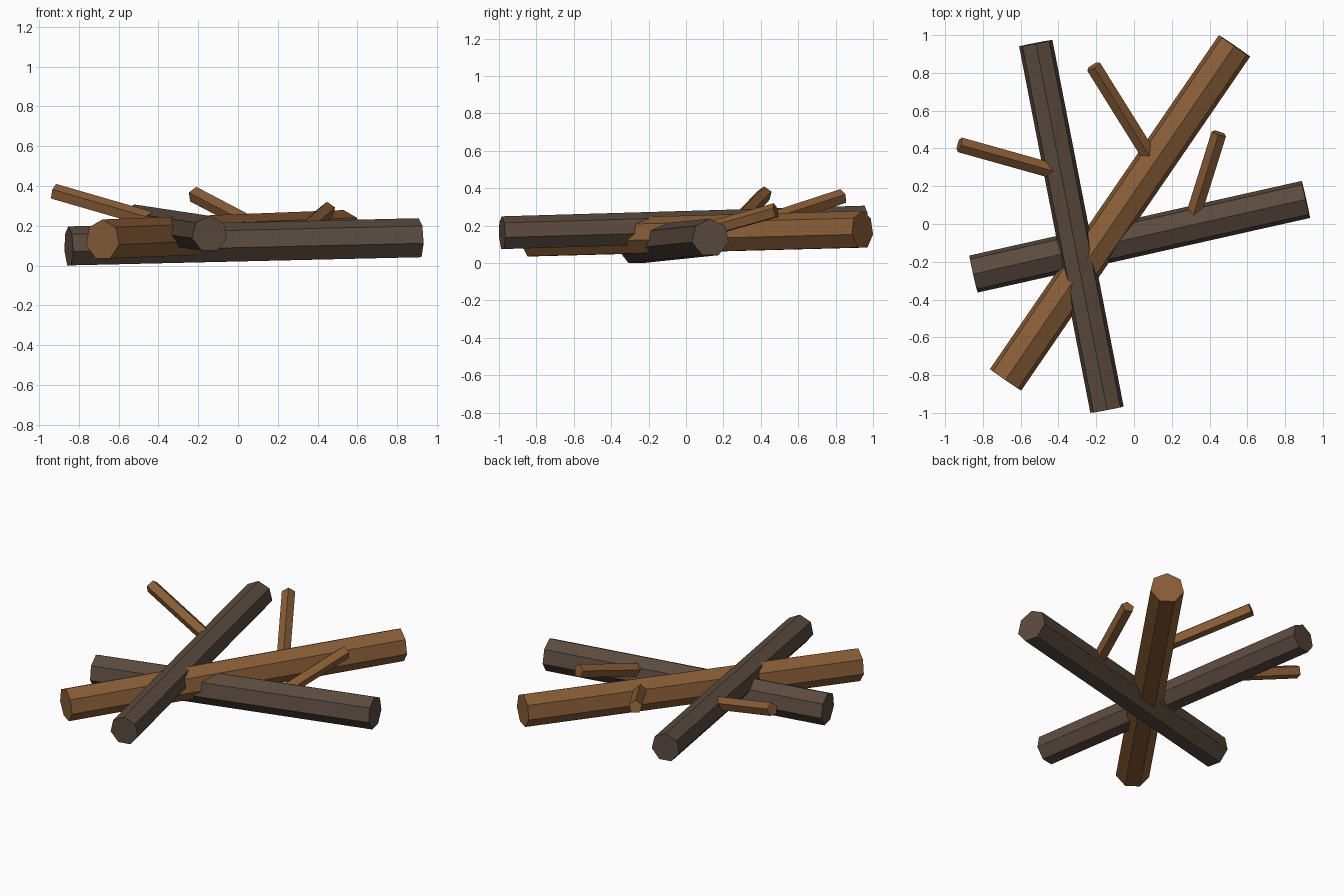
import bpy, bmesh, math
from mathutils import Vector

if "Cube" in bpy.data.objects:
    bpy.data.objects.remove(bpy.data.objects["Cube"])


def material(name, rgb):
    m = bpy.data.materials.new(name)
    m.diffuse_color = (*rgb, 1)
    m.use_nodes = True
    m.node_tree.nodes["Principled BSDF"].inputs["Base Color"].default_value = m.diffuse_color
    return m


dark = material("dark_bark", (0.105, 0.07, 0.05))
brown = material("brown_wood", (0.25, 0.11, 0.038))


def stick(name, a, b, r, sides, mat):
    """Flat-sided prism from a to b with one corner edge on top."""
    a, b = Vector(a), Vector(b)
    d = (b - a).normalized()
    side = d.cross(Vector((0, 0, 1))).normalized()
    up = side.cross(d)
    bm = bmesh.new()
    rings = []
    for c in (a, b):
        ring = []
        for i in range(sides):
            t = 2 * math.pi * i / sides
            ring.append(bm.verts.new(c + r * (math.sin(t) * side + math.cos(t) * up)))
        rings.append(ring)
    for i in range(sides):
        j = (i + 1) % sides
        bm.faces.new((rings[0][i], rings[0][j], rings[1][j], rings[1][i]))
    for ring in rings:
        bm.faces.new(ring)
    bmesh.ops.recalc_face_normals(bm, faces=bm.faces)
    me = bpy.data.meshes.new(name)
    bm.to_mesh(me)
    bm.free()
    me.materials.append(mat)
    ob = bpy.data.objects.new(name, me)
    bpy.context.collection.objects.link(ob)


# Three crossed logs, seven-sided
stick("bottom_log", (-0.85, -0.265, 0.094), (0.91, 0.13, 0.135), 0.103, 7, dark)
stick("middle_log", (-0.68, -0.825, 0.129), (0.532, 0.943, 0.176), 0.103, 7, brown)
stick("top_log", (-0.143, -0.983, 0.158), (-0.52, 0.957, 0.215), 0.092, 7, dark)

# Branch stubs, five-sided, each rooted inside a log
stick("top_log_twig", (-0.39, 0.27, 0.215), (-0.925, 0.42, 0.37), 0.042, 5, brown)
stick("middle_log_twig", (0.10, 0.33, 0.19), (-0.215, 0.835, 0.355), 0.042, 5, brown)
stick("bottom_log_twig", (0.306, 0.02, 0.15), (0.45, 0.48, 0.28), 0.042, 5, brown)
